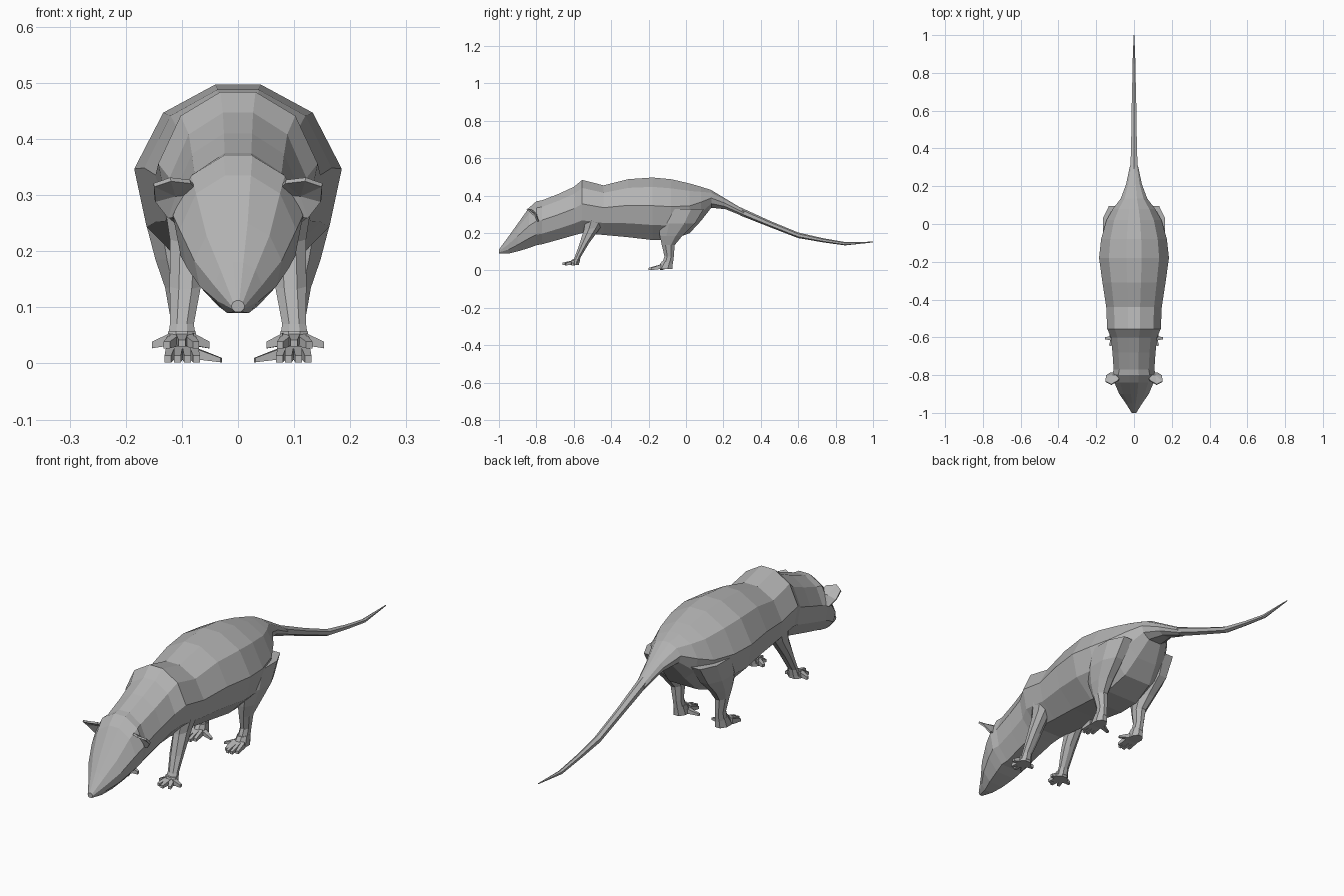
import bpy, bmesh, math
from mathutils import Vector

if "Cube" in bpy.data.objects:
    bpy.data.objects.remove(bpy.data.objects["Cube"])

fur = bpy.data.materials.new("grey_fur")
fur.diffuse_color = (0.45, 0.45, 0.45, 1)
fur.use_nodes = True
fur.node_tree.nodes["Principled BSDF"].inputs["Base Color"].default_value = fur.diffuse_color


def finish(name, bm):
    bmesh.ops.recalc_face_normals(bm, faces=bm.faces)
    me = bpy.data.meshes.new(name)
    bm.to_mesh(me)
    bm.free()
    me.materials.append(fur)
    ob = bpy.data.objects.new(name, me)
    bpy.context.collection.objects.link(ob)
    return ob


def loft(bm, rings):
    """Skin a list of point rings and cap both ends."""
    loops = [[bm.verts.new(p) for p in ring] for ring in rings]
    n = len(loops[0])
    for a, b in zip(loops, loops[1:]):
        for i in range(n):
            bm.faces.new((a[i], a[(i + 1) % n], b[(i + 1) % n], b[i]))
    bm.faces.new(loops[0])
    bm.faces.new(loops[-1])


def mirror(ob):
    m = ob.modifiers.new("mirror", 'MIRROR')
    m.use_axis[0] = True


def oval(x, y, z, rx, ry, n=8, tilt=0.0):
    """Roughly horizontal ring, tilted along y."""
    pts = []
    for i in range(n):
        a = 2 * math.pi * (i + 0.5) / n
        pts.append((x + rx * math.cos(a), y + ry * math.sin(a), z + tilt * math.sin(a)))
    return pts


def toe(bm, a, b, w0, w1, h0, h1):
    """Tapered four-sided digit from a to b."""
    a, b = Vector(a), Vector(b)
    side = (b - a).cross(Vector((0, 0, 1))).normalized()
    up = Vector((0, 0, 1))
    loft(bm, [[p + side * s * w + up * t * h for s, t in ((1, 1), (-1, 1), (-1, -1), (1, -1))]
              for p, w, h in ((a, w0, h0), (b, w1, h1))])


# Body and head: y, top, bottom, half width
stations = [
    (-1.0, .112, .092, .012), (-.95, .18, .09, .043), (-.9, .25, .102, .078),
    (-.84, .335, .12, .104), (-.80, .37, .135, .116), (-.77, .375, .14, .108),
    (-.68, .41, .165, .114), (-.6, .447, .188, .122), (-.555, .484, .20, .142),
    (-.44, .455, .19, .147), (-.31, .488, .178, .167), (-.18, .497, .163, .185),
    (-.08, .488, .162, .174), (.02, .465, .20, .146), (.08, .448, .265, .112),
    (.135, .43, .335, .07), (.21, .385, .328, .042), (.31, .325, .288, .021),
]
section = [(.22, 1), (.72, .85), (1, .55), (.88, .24), (.45, 0)]
outline = section + [(-x, z) for x, z in reversed(section)]
bm = bmesh.new()
loft(bm, [[(u * w, y, b + v * (t - b)) for u, v in outline] for y, t, b, w in stations])
finish("body_and_head", bm)

# Tail: y, z, radius
bm = bmesh.new()
loft(bm, [[(r * math.cos(a), y, z + r * math.sin(a))
           for a in [math.pi * (i + .5) / 3 for i in range(6)]]
          for y, z, r in ((.29, .316, .022), (.45, .248, .017), (.6, .188, .015),
                          (.73, .162, .011), (.85, .143, .009), (1.0, .152, .002))])
finish("tail", bm)

# Front legs
bm = bmesh.new()
loft(bm, [oval(.095, -.475, .29, .04, .065), oval(.09, -.50, .225, .034, .05, tilt=.01),
          oval(.094, -.545, .14, .03, .03, tilt=.008), oval(.10, -.58, .07, .023, .017),
          oval(.10, -.59, .04, .028, .022)])
mirror(finish("front_leg", bm))

# Front paws
bm = bmesh.new()
loft(bm, [oval(.10, -.59, .058, .026, .022), oval(.10, -.60, .03, .033, .03)])
for x, y, z in ((.052, -.60, .033), (.075, -.645, .033), (.10, -.66, .036),
                (.127, -.645, .033), (.153, -.605, .033)):
    toe(bm, (.10 + (x - .10) * .4, -.605, .043), (x, y, z), .011, .006, .011, .006)
mirror(finish("front_paw", bm))

# Hind legs with broad thighs
bm = bmesh.new()
loft(bm, [oval(.11, -.02, .33, .06, .125), oval(.118, -.05, .25, .05, .105),
          oval(.112, -.08, .185, .038, .065), oval(.105, -.095, .135, .027, .037),
          oval(.10, -.09, .075, .021, .027), oval(.098, -.10, .035, .023, .032)])
mirror(finish("hind_leg", bm))

# Hind paws with an inward thumb
bm = bmesh.new()
loft(bm, [oval(.098, -.10, .048, .024, .032), oval(.098, -.115, .008, .03, .045)])
for x, y in ((.074, -.185), (.09, -.20), (.108, -.20), (.125, -.185)):
    toe(bm, (.098 + (x - .098) * .8, -.135, .02), (x, y, .008), .008, .006, .012, .006)
toe(bm, (.085, -.12, .02), (.03, -.135, .006), .012, .005, .011, .004)
mirror(finish("hind_paw", bm))

# Ears
bm = bmesh.new()
rim = [(.068, -.80, .305), (.085, -.83, .324), (.12, -.85, .328), (.15, -.835, .318),
       (.148, -.805, .29), (.125, -.79, .26), (.095, -.79, .265)]
hub = bm.verts.new((.112, -.803, .30))
vs = [bm.verts.new(p) for p in rim]
for i in range(len(vs)):
    bm.faces.new((hub, vs[i], vs[(i + 1) % len(vs)]))
ear = finish("ear", bm)
s = ear.modifiers.new("thickness", 'SOLIDIFY')
s.thickness = .008
s.offset = 0
mirror(ear)
